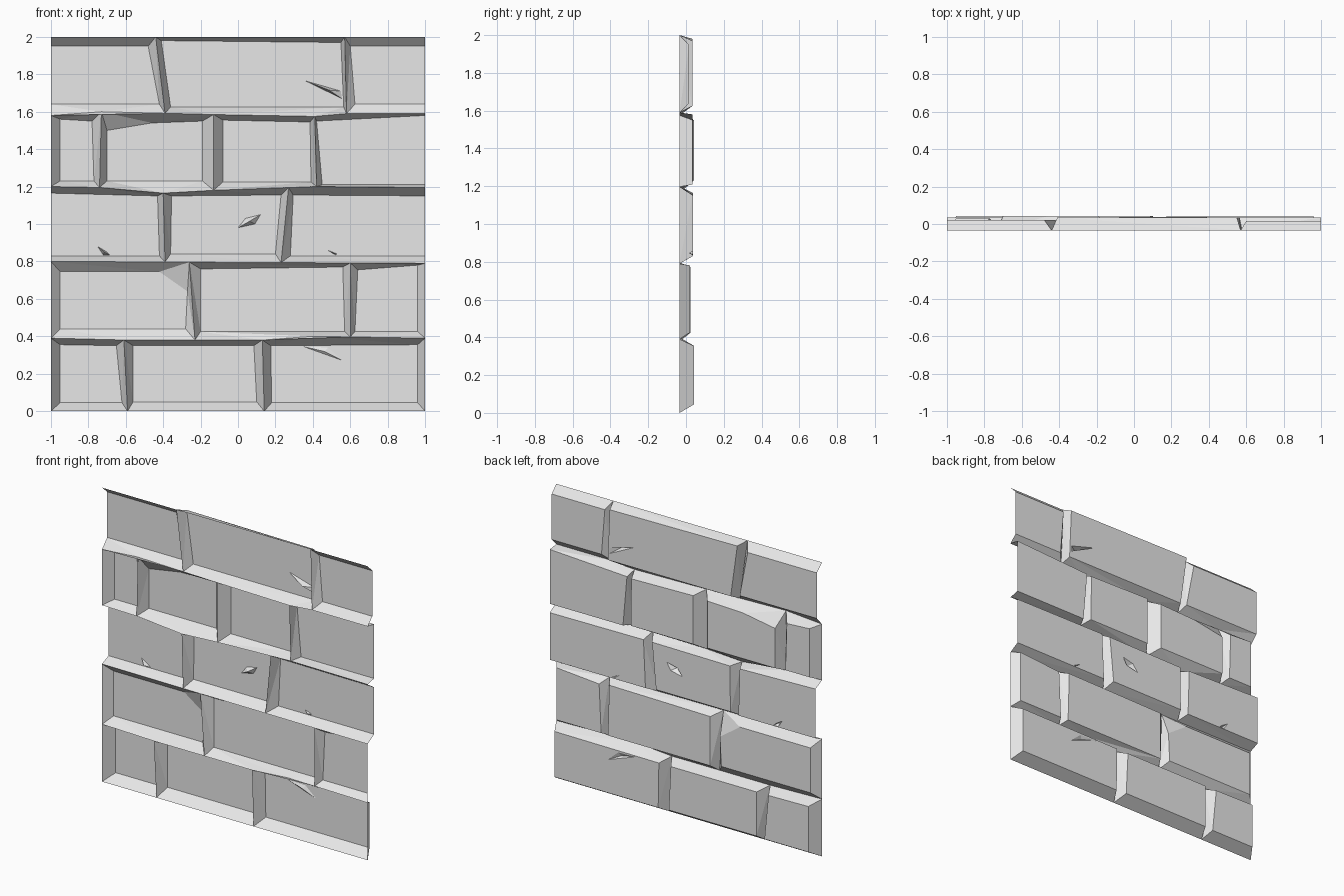
import bpy
import bmesh
from mathutils import Vector
from mathutils.geometry import delaunay_2d_cdt

cube = bpy.data.objects.get("Cube")
if cube:
    bpy.data.objects.remove(cube, do_unlink=True)

stone = bpy.data.materials.new("pale grey stone")
stone.use_nodes = True
GREY = (0.8, 0.8, 0.8, 1.0)
stone.diffuse_color = GREY
stone.node_tree.nodes["Principled BSDF"].inputs["Base Color"].default_value = GREY

MORTAR = -0.034

# wavy mortar lines between the courses, as (x, z) points
LINES = [
    [(-1, 0), (1, 0)],
    [(-1, .39), (-.6, .38), (.13, .38), (.4, .4), (1, .39)],
    [(-1, .8), (1, .79)],
    [(-1, 1.2), (-.73, 1.195), (-.4, 1.165), (-.13, 1.18), (.41, 1.2), (1, 1.195)],
    [(-1, 1.58), (-.73, 1.6), (-.13, 1.585), (.41, 1.575), (.58, 1.59), (1, 1.59)],
    [(-1, 2), (1, 2)],
]


def line_part(line, xa, xb):
    """Points of a mortar line from xa to xb."""
    def at(x):
        for (x0, z0), (x1, z1) in zip(line, line[1:]):
            if x <= x1:
                return (x, z0 + (z1 - z0) * (x - x0) / (x1 - x0))
    return [at(xa)] + [p for p in line if xa + .01 < p[0] < xb - .01] + [at(xb)]


def add_brick(bm, outer, corners, inner, depth, chips):
    """One hollow brick: sloped rim, flat face and dented chips."""
    pts, ys, edges = [], [], []

    def loop(points, y):
        start, n = len(pts), len(points)
        pts.extend(Vector(p) for p in points)
        ys.extend([y] * n)
        edges.extend((start + i, start + (i + 1) % n) for i in range(n))
        return start

    loop(outer, MORTAR)
    first = loop(inner, depth)
    for i, p in enumerate(inner):
        near = min(corners, key=lambda c: (Vector(outer[c]) - Vector(p)).length)
        edges.append((first + i, near))
    for ring, dent in chips:
        start = loop(ring, depth)
        mid = sum((Vector(p) for p in ring), Vector((0, 0))) / len(ring)
        pts.append(mid)
        ys.append(depth - dent)
        edges.extend((len(pts) - 1, start + i) for i in range(len(ring)))

    verts, _, faces, origin, _, _ = delaunay_2d_cdt(pts, edges, [], 1, 1e-5, True)
    made = [bm.verts.new((v.x, ys[o[0]] if o else depth, v.y))
            for v, o in zip(verts, origin)]
    for f in faces:
        face = bm.faces.new([made[i] for i in f])
        face.normal_update()
        if face.normal.y < 0:
            face.normal_flip()


def add_course(name, row, joints, bricks):
    """joints: (x at bottom, x at top); bricks: face outline, depth, extras."""
    bm = bmesh.new()
    ends = [(-1, -1)] + joints + [(1, 1)]
    for (lb, lt), (rb, rt), brick in zip(ends, ends[1:], bricks):
        (xlb, xlt, xrb, xrt), (zb, ztl, ztr), depth = brick[:3]
        extra = brick[3] if len(brick) > 3 else []
        chips = brick[4] if len(brick) > 4 else []
        low = line_part(LINES[row], lb, rb)
        high = line_part(LINES[row + 1], lt, rt)
        outer = low + high[::-1]
        corners = (0, len(low) - 1, len(low), len(outer) - 1)
        inner = [(xlb, zb), (xrb, zb), (xrt, ztr)] + extra + [(xlt, ztl)]
        add_brick(bm, outer, corners, inner, depth, chips)
    bmesh.ops.remove_doubles(bm, verts=bm.verts, dist=0.0005)
    mesh = bpy.data.meshes.new(name)
    bm.to_mesh(mesh)
    bm.free()
    mesh.materials.append(stone)
    bpy.context.collection.objects.link(bpy.data.objects.new(name, mesh))


# bottom course
add_course("brick_course_bottom", 0, [(-.59, -.61), (.14, .13)], [
    ((-.95, -.95, -.62, -.65), (.045, .355, .35), .042),
    ((-.56, -.56, .1, .085), (.05, .35, .35), .042),
    ((.18, .175, .96, .96), (.045, .35, .355), .042, [],
     [([(.35, .345), (.56, .27), (.48, .34)], .012)]),
])

# second course, with one broken corner
add_course("brick_course_second", 1, [(-.23, -.26), (.6, .6)], [
    ((-.95, -.95, -.28, -.27), (.44, .745, .64), .02, [(-.42, .745)]),
    ((-.2, -.2, .57, .56), (.425, .76, .77), .025),
    ((.625, .64, .96, .96), (.425, .755, .78), .02),
])

# middle course, with three small dents
add_course("brick_course_middle", 2, [(-.39, -.4), (.23, .27)], [
    ((-1, -1, -.42, -.43), (.83, 1.165, 1.15), .036, [],
     [([(-.75, .88), (-.72, .835), (-.685, .835), (-.7, .85)], .03)]),
    ((-.36, -.355, .2, .23), (.84, 1.15, 1.155), .036, [],
     [([(0, .98), (.09, 1.0), (.12, 1.05), (.04, 1.03)], .03)]),
    ((.28, .295, 1, 1), (.83, 1.155, 1.15), .036, [],
     [([(.48, .86), (.52, .835), (.53, .84)], .02)]),
])

# fourth course, with one worn upper edge
add_course("brick_course_fourth", 3, [(-.74, -.73), (-.13, -.13), (.42, .41)], [
    ((-.95, -.95, -.77, -.78), (1.23, 1.56, 1.55), .03),
    ((-.7, -.7, -.19, -.19), (1.23, 1.5, 1.55), .042, [(-.46, 1.54)]),
    ((-.08, -.08, .39, .385), (1.225, 1.555, 1.545), .037),
    ((.45, .42, 1, 1), (1.21, 1.55, 1.58), .035),
])

# top course, with a deep wedge beside the right joint
add_course("brick_course_top", 4, [(-.39, -.44), (.58, .57)], [
    ((-1, -1, -.42, -.48), (1.64, 1.95, 1.95), .022),
    ((-.36, -.41, .565, .55), (1.625, 1.98, 1.97), .034, [],
     [([(.36, 1.765), (.555, 1.67), (.55, 1.71)], .04)]),
    ((.625, .6, 1, 1), (1.64, 1.95, 1.95), .016),
])
